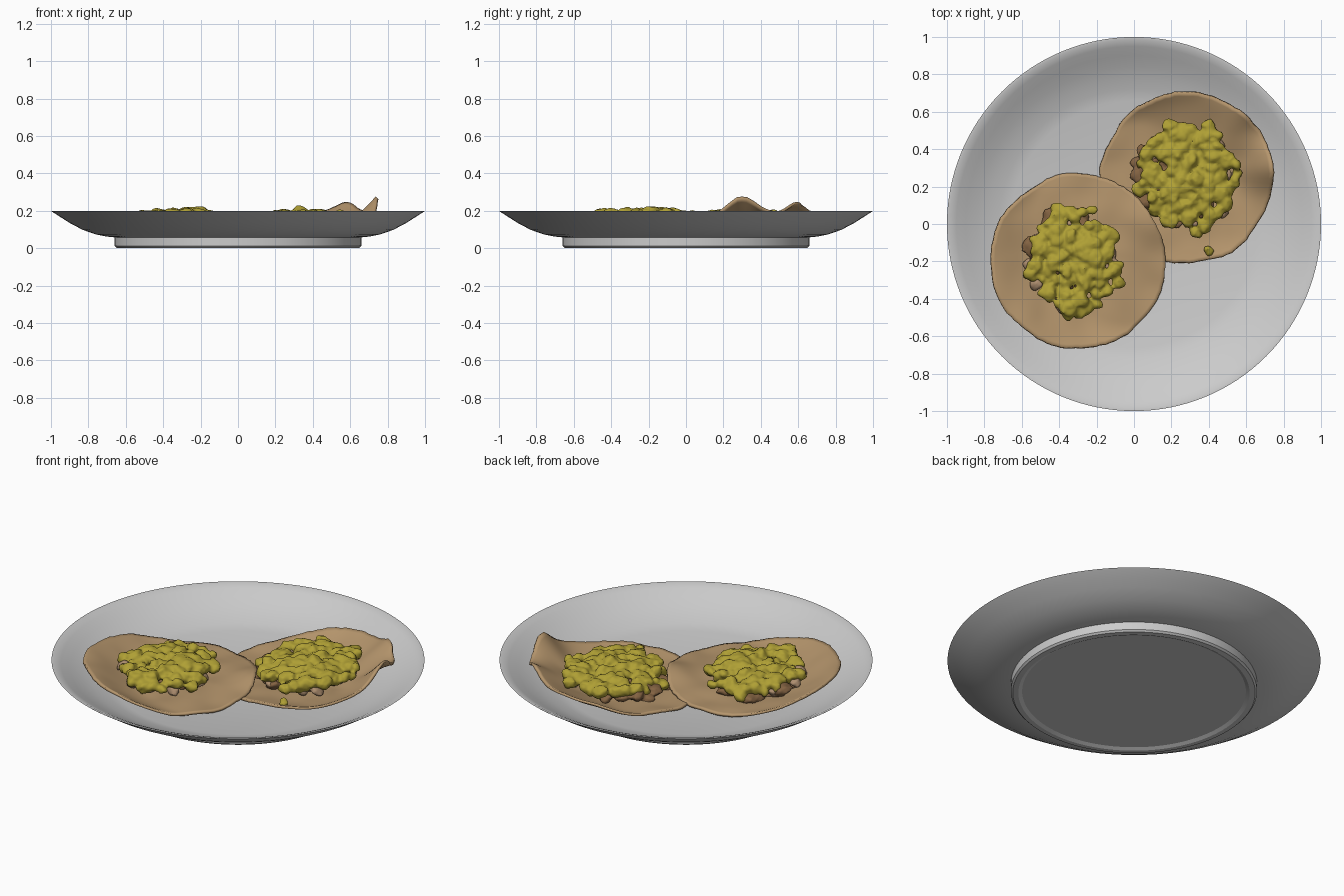
import bpy, bmesh, math, random
from mathutils import Vector, Matrix, noise

if "Cube" in bpy.data.objects:
    bpy.data.objects.remove(bpy.data.objects["Cube"])

random.seed(7)


def material(name, rgb):
    m = bpy.data.materials.new(name)
    m.diffuse_color = (*rgb, 1)
    m.use_nodes = True
    m.node_tree.nodes["Principled BSDF"].inputs["Base Color"].default_value = m.diffuse_color
    return m


GREY = material("plate grey", (0.60, 0.60, 0.60))
TAN = material("tortilla tan", (0.46, 0.30, 0.15))
YELLOW = material("egg yellow", (0.43, 0.35, 0.035))
BROWN = material("bean brown", (0.23, 0.125, 0.055))
PINK = material("meat pale brown", (0.42, 0.27, 0.16))


def finish(bm, name, mat, angle=35):
    me = bpy.data.meshes.new(name)
    bmesh.ops.recalc_face_normals(bm, faces=bm.faces)
    bm.to_mesh(me)
    bm.free()
    me.materials.append(mat)
    ob = bpy.data.objects.new(name, me)
    bpy.context.collection.objects.link(ob)
    for o in bpy.context.selected_objects:
        o.select_set(False)
    ob.select_set(True)
    bpy.context.view_layer.objects.active = ob
    bpy.ops.object.shade_smooth_by_angle(angle=math.radians(angle))
    return ob


def smoothstep(t):
    t = max(0, min(1, t))
    return t * t * (3 - 2 * t)


# plate: lathed profile with foot
profile = [(0, 0.01), (0.6, 0.01), (0.62, 0), (0.65, 0.002), (0.66, 0.012), (0.66, 0.058),
           (0.70, 0.062), (0.76, 0.074), (0.83, 0.098), (0.90, 0.135), (0.95, 0.167),
           (0.995, 0.196), (1.0, 0.2), (0.985, 0.2), (0.95, 0.184), (0.90, 0.157),
           (0.84, 0.126), (0.78, 0.101), (0.72, 0.082), (0.66, 0.066), (0, 0.066)]
bm = bmesh.new()
vs = [bm.verts.new((r, 0, z)) for r, z in profile]
es = [bm.edges.new(p) for p in zip(vs, vs[1:])]
bmesh.ops.spin(bm, geom=vs + es, cent=(0, 0, 0), axis=(0, 0, 1),
               angle=2 * math.pi, steps=128, use_duplicate=False)
bmesh.ops.remove_doubles(bm, verts=bm.verts, dist=1e-4)
finish(bm, "plate", GREY, 25)


# tortilla surfaces: resting on the plate, rising up its slope
def lower_height(x, y):
    z = 0.088 + 0.10 * smoothstep((math.hypot(x, y) - 0.52) / 0.33)
    over = math.hypot(x - 0.10, y - 0.03)
    return z + 0.045 * math.exp(-(over / 0.17) ** 2) + 0.012 * noise.noise(Vector((x, y, 0)) * 6)


def back_height(x, y):
    dx, dy = x - 0.28, y - 0.245
    a, e = math.degrees(math.atan2(dy, dx)), min(1.1, math.hypot(dx, dy) / 0.455)
    z = 0.080 + 0.10 * smoothstep((math.hypot(x, y) - 0.52) / 0.33)
    # two curled flaps at the raised side, gentle lift elsewhere
    lift = 0.085 * math.exp(-((a - 6) / 13) ** 2) + 0.062 * math.exp(-((a - 50) / 13) ** 2)
    lift += 0.03 * math.exp(-((a - 115) / 35) ** 2) + 0.03 * math.exp(-((a + 65) / 35) ** 2)
    return z + lift * e ** 4 + 0.012 * noise.noise(Vector((x, y, 3)) * 6)


def tortilla(name, cx, cy, radius, height):
    bm = bmesh.new()
    rings, segs = 24, 110
    grid = []
    for i in range(1, rings + 1):
        ring = []
        for j in range(segs):
            a = 2 * math.pi * j / segs
            d = Vector((math.cos(a), math.sin(a), cx))
            edge = 1 + 0.03 * noise.noise(d * 2) + 0.014 * noise.noise(d * 13)
            r = radius * edge * i / rings
            x, y = cx + r * d.x, cy + r * d.y
            ring.append(bm.verts.new((x, y, height(x, y))))
        grid.append(ring)
    mid = bm.verts.new((cx, cy, height(cx, cy)))
    for j in range(segs):
        k = (j + 1) % segs
        bm.faces.new((mid, grid[0][j], grid[0][k]))
        for a, b in zip(grid, grid[1:]):
            bm.faces.new((a[j], b[j], b[k], a[k]))
    ob = finish(bm, name, TAN, 50)
    s = ob.modifiers.new("thickness", 'SOLIDIFY')
    s.thickness, s.offset = 0.014, 0


tortilla("back_tortilla", 0.28, 0.247, 0.458, back_height)
tortilla("front_tortilla", -0.297, -0.2, 0.465, lower_height)


# fillings: scattered lumps merged into one crumbly mass
def pile(name, mat, cx, cy, rx, ry, count, size, lift, flat, height, inner=0.0, voxel=0.0095):
    bm = bmesh.new()
    for i in range(count):
        t = math.sqrt(inner ** 2 + (1 - inner ** 2) * (i + 0.5) / count)
        a = i * 2.39996 + random.uniform(-0.25, 0.25)
        t *= random.uniform(0.93, 1.06)
        x, y = cx + rx * t * math.cos(a), cy + ry * t * math.sin(a)
        z = height(x, y) + lift * (1 - 0.35 * t ** 3) + random.uniform(-0.4, 0.4) * size
        s = size * random.uniform(0.65, 1.25)
        new = bmesh.ops.create_icosphere(bm, subdivisions=3, radius=1)["verts"]
        shape = Matrix.Diagonal((s * random.uniform(0.7, 1.3), s * random.uniform(0.7, 1.3), s * flat))
        turn = Matrix.Rotation(random.uniform(0, 6.28), 3, 'Z') @ \
            Matrix.Rotation(random.uniform(-0.6, 0.6), 3, 'X')
        for v in new:
            bump = 1 + 0.35 * noise.noise(v.co * 1.8 + Vector((i * 3.1, cx, 0)))
            v.co = turn @ (shape @ (v.co * bump)) + Vector((x, y, z))
    ob = finish(bm, name, mat, 60)
    m = ob.modifiers.new("merge", 'REMESH')
    m.mode, m.voxel_size, m.use_smooth_shade = 'VOXEL', voxel, True


pile("front_egg", YELLOW, -0.315, -0.20, 0.245, 0.285, 120, 0.036, 0.088, 0.85, lower_height)
pile("back_egg", YELLOW, 0.295, 0.25, 0.265, 0.29, 135, 0.036, 0.088, 0.85, back_height)
pile("front_beans", BROWN, -0.355, -0.17, 0.205, 0.215, 50, 0.048, 0.035, 0.6, lower_height)
pile("back_beans", BROWN, 0.24, 0.25, 0.25, 0.23, 55, 0.048, 0.035, 0.6, back_height)
pile("front_meat", PINK, -0.335, -0.22, 0.235, 0.255, 16, 0.034, 0.05, 0.7, lower_height, 0.85)
pile("back_meat", PINK, 0.285, 0.24, 0.255, 0.27, 12, 0.032, 0.05, 0.7, back_height, 0.85)

# stray crumb on the back tortilla
pile("stray_crumb", YELLOW, 0.40, -0.14, 0.015, 0.015, 3, 0.018, 0.02, 0.9, back_height)
